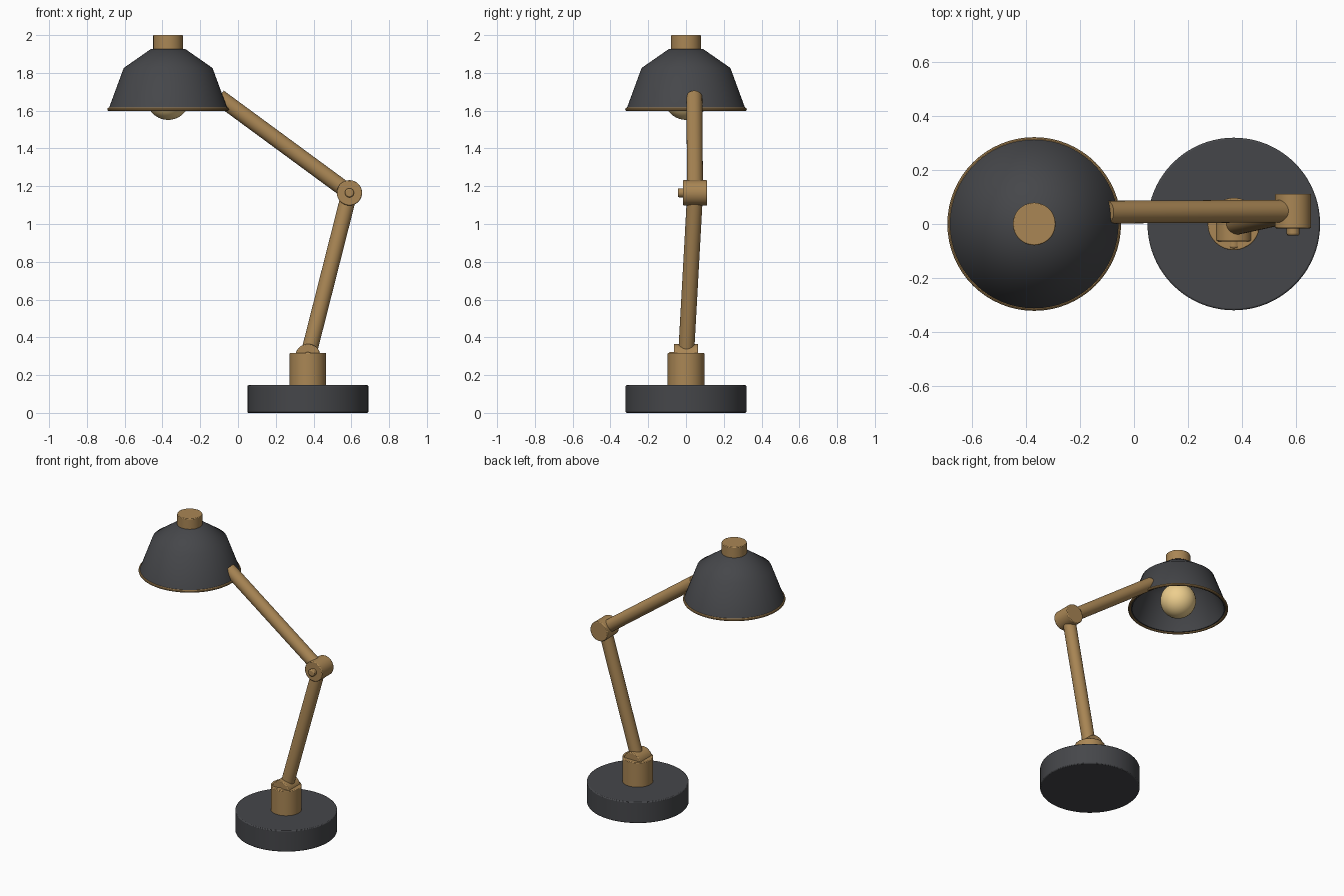
import bpy, bmesh, math
from mathutils import Vector

if "Cube" in bpy.data.objects:
    bpy.data.objects.remove(bpy.data.objects["Cube"])


def material(name, rgb):
    m = bpy.data.materials.new(name)
    m.diffuse_color = (*rgb, 1)
    m.use_nodes = True
    m.node_tree.nodes["Principled BSDF"].inputs["Base Color"].default_value = m.diffuse_color
    return m


DARK = material("dark_enamel", (0.06, 0.062, 0.068))
BRASS = material("brass", (0.40, 0.24, 0.09))
GLOW = material("warm_glass", (0.85, 0.62, 0.27))


def finish(ob, name, mat, bevel=0):
    ob.name = name
    ob.data.materials.append(mat)
    if bevel:
        mod = ob.modifiers.new("edge", "BEVEL")
        mod.width, mod.segments, mod.limit_method = bevel, 2, "ANGLE"
    bpy.ops.object.select_all(action="DESELECT")
    ob.select_set(True)
    bpy.context.view_layer.objects.active = ob
    bpy.ops.object.shade_smooth_by_angle(angle=math.radians(35))
    return ob


def rod(name, a, b, radius, mat, bevel=0):
    a, b = Vector(a), Vector(b)
    d = b - a
    bpy.ops.mesh.primitive_cylinder_add(vertices=48, radius=radius, depth=d.length, location=(a + b) / 2)
    ob = bpy.context.object
    ob.rotation_euler = d.to_track_quat("Z", "Y").to_euler()
    return finish(ob, name, mat, bevel)


def lathe(name, profile, x, mat):
    bm = bmesh.new()
    vs = [bm.verts.new((r, 0, z)) for r, z in profile]
    es = [bm.edges.new((vs[i], vs[(i + 1) % len(vs)])) for i in range(len(vs))]
    bmesh.ops.spin(bm, geom=vs + es, cent=(0, 0, 0), axis=(0, 0, 1),
                   angle=math.tau, steps=64, use_merge=True)
    bmesh.ops.remove_doubles(bm, verts=bm.verts, dist=1e-4)
    bmesh.ops.recalc_face_normals(bm, faces=bm.faces)
    me = bpy.data.meshes.new(name)
    bm.to_mesh(me)
    bm.free()
    ob = bpy.data.objects.new(name, me)
    bpy.context.collection.objects.link(ob)
    ob.location.x = x
    return finish(ob, name, mat)


BX, SX = 0.37, -0.37            # base and shade centres
foot = Vector((BX, 0, 0.298))
elbow = Vector((0.59, 0.048, 1.165))
tip = Vector((-0.10, 0.044, 1.672))

# Weighted base and stem
bpy.ops.mesh.primitive_cylinder_add(vertices=80, radius=0.32, depth=0.147, location=(BX, 0, 0.0735))
finish(bpy.context.object, "base", DARK, 0.006)
rod("stem", (BX, 0, 0.14), (BX, 0, 0.317), 0.097, BRASS, 0.004)

# Pivot joints, each with a small pin at the front
for label, c in (("foot", foot), ("elbow", elbow)):
    half = Vector((0, 0.064, 0))
    rod(label + "_joint", c - half, c + half, 0.067, BRASS, 0.005)
    rod(label + "_pin", c - Vector((0, 0.091, 0)), c - Vector((0, 0.05, 0)), 0.024, BRASS, 0.007)

# Arms
rod("lower_arm", foot, elbow, 0.042, BRASS)
rod("upper_arm", elbow, tip, 0.042, BRASS)

# Hollow shade with a brass rim and cap
lathe("shade", [(0.316, 1.606), (0.235, 1.826), (0.09, 1.927), (0.0, 1.932),
                (0.0, 1.912), (0.085, 1.907), (0.22, 1.813), (0.296, 1.606)], SX, DARK)
bpy.ops.mesh.primitive_torus_add(major_segments=64, minor_segments=10, major_radius=0.313,
                                 minor_radius=0.009, location=(SX, 0, 1.607))
finish(bpy.context.object, "shade_rim", BRASS)
rod("shade_cap", (SX, 0, 1.92), (SX, 0, 2.0), 0.079, BRASS, 0.004)

# Bulb and its socket
rod("bulb_socket", (SX, 0, 1.75), (SX, 0, 1.92), 0.055, BRASS)
bpy.ops.mesh.primitive_uv_sphere_add(segments=40, ring_count=20, radius=0.115, location=(SX, 0, 1.666))
finish(bpy.context.object, "bulb", GLOW)
